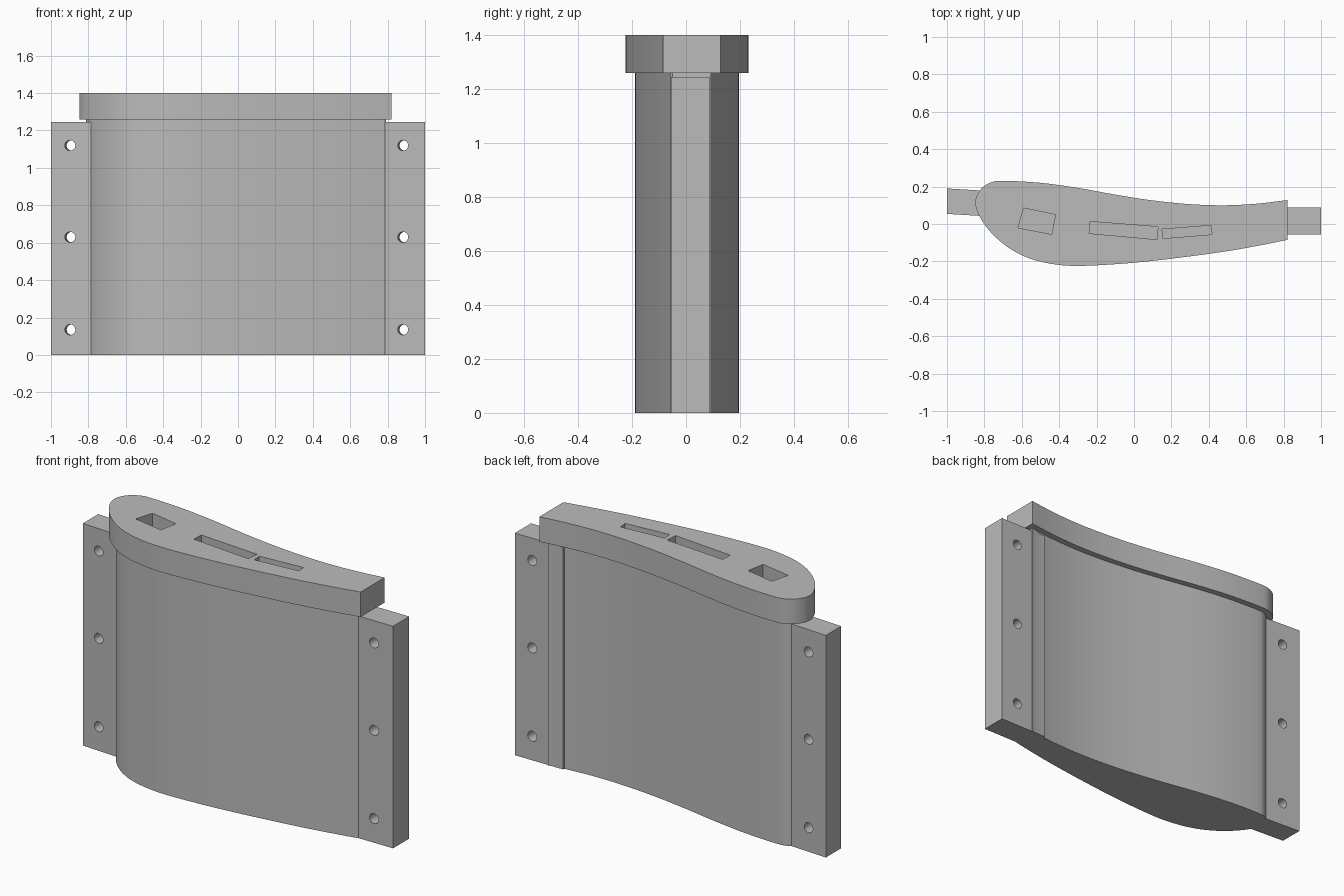
import bpy, bmesh, math
from mathutils import Vector

if "Cube" in bpy.data.objects:
    bpy.data.objects.remove(bpy.data.objects["Cube"])

grey = bpy.data.materials.new("plain grey")
grey.diffuse_color = (0.5, 0.5, 0.5, 1)
grey.use_nodes = True
grey.node_tree.nodes["Principled BSDF"].inputs["Base Color"].default_value = grey.diffuse_color


def prism(name, pts, z0, z1):
    """Vertical extrusion of a counter-clockwise outline."""
    bm = bmesh.new()
    face = bm.faces.new([bm.verts.new((x, y, z0)) for x, y in pts])
    ext = bmesh.ops.extrude_face_region(bm, geom=[face])
    top = [v for v in ext["geom"] if isinstance(v, bmesh.types.BMVert)]
    bmesh.ops.translate(bm, verts=top, vec=(0, 0, z1 - z0))
    bmesh.ops.recalc_face_normals(bm, faces=bm.faces)
    me = bpy.data.meshes.new(name)
    bm.to_mesh(me)
    bm.free()
    me.materials.append(grey)
    ob = bpy.data.objects.new(name, me)
    bpy.context.collection.objects.link(ob)
    return ob


def select(ob):
    bpy.ops.object.select_all(action='DESELECT')
    ob.select_set(True)
    bpy.context.view_layer.objects.active = ob


def boolean(ob, tool, operation):
    """Apply a boolean and remove the tool object."""
    mod = ob.modifiers.new("bool", 'BOOLEAN')
    mod.operation, mod.object, mod.solver = operation, tool, 'EXACT'
    select(ob)
    bpy.ops.object.modifier_apply(modifier=mod.name)
    bpy.data.objects.remove(tool, do_unlink=True)


def spline(points, steps=5):
    """Smooth open curve through the points (Catmull-Rom)."""
    p = [Vector(q) for q in points]
    p = [2 * p[0] - p[1]] + p + [2 * p[-1] - p[-2]]
    out = []
    for a, b, c, d in zip(p, p[1:], p[2:], p[3:]):
        for i in range(steps):
            t = i / steps
            out.append(0.5 * (2 * b + (c - a) * t + (2 * a - 5 * b + 4 * c - d) * t * t
                              + (3 * b - a - 3 * c + d) * t ** 3))
    return out + [p[-2]]


def inset(curve, dist, end_x):
    """Move the curve inwards and trim its open end at end_x."""
    out = []
    for i, v in enumerate(curve):
        t = (curve[min(i + 1, len(curve) - 1)] - curve[max(i - 1, 0)]).normalized()
        q = v + Vector((-t.y, t.x)) * dist
        if q.x < end_x - 0.005:
            out.append(q)
        elif i in (0, len(curve) - 1):
            out.append(Vector((end_x, q.y)))
    return out


# Wing-shaped outline, from the rear trailing corner around the nose
outline = spline([(0.82, 0.128), (0.65, 0.108), (0.48, 0.10), (0.3, 0.106), (0.1, 0.126),
                  (-0.1, 0.157), (-0.3, 0.193), (-0.5, 0.22), (-0.7, 0.231), (-0.77, 0.22),
                  (-0.82, 0.185), (-0.848, 0.125), (-0.835, 0.06), (-0.79, -0.015),
                  (-0.73, -0.08), (-0.65, -0.14), (-0.55, -0.187), (-0.43, -0.215),
                  (-0.3, -0.224), (-0.1, -0.215), (0.1, -0.197), (0.3, -0.173),
                  (0.5, -0.145), (0.67, -0.115), (0.82, -0.085)])

# Top cap with three slots
cap = prism("top_cap", outline, 1.26, 1.40)
for slot in ([(-0.59, 0.085), (-0.62, -0.02), (-0.44, -0.055), (-0.42, 0.05)],
             [(-0.235, 0.013), (-0.24, -0.05), (0.123, -0.083), (0.128, -0.015)],
             [(0.15, -0.028), (0.155, -0.077), (0.417, -0.056), (0.412, -0.008)]):
    boolean(cap, prism("slot_cutter", slot, 1.2, 1.5), 'DIFFERENCE')

# Main body with a mounting flange at each end
body = prism("body", inset(outline, 0.035, 0.79), 0, 1.26)
left = [(-1.0, 0.19), (-1.0, 0.054), (-0.7, 0.036), (-0.7, 0.172)]
right = [(0.7, 0.088), (0.7, -0.055), (1.0, -0.055), (1.0, 0.088)]
for flange in (left, right):
    boolean(body, prism("flange", flange, 0, 1.245), 'UNION')

# Screw holes through the flanges, slightly tilted
for x, y in ((-0.893, 0.115), (0.887, 0.016)):
    for z in (0.135, 0.63, 1.12):
        bpy.ops.mesh.primitive_cylinder_add(vertices=24, radius=0.028, depth=0.4, location=(x, y, z),
                                            rotation=(math.pi / 2, 0, -math.radians(4)))
        tool = bpy.context.object
        tool.data.materials.append(grey)
        boolean(body, tool, 'DIFFERENCE')

for ob in (cap, body):
    select(ob)
    bpy.ops.object.shade_smooth_by_angle(angle=math.radians(25))
